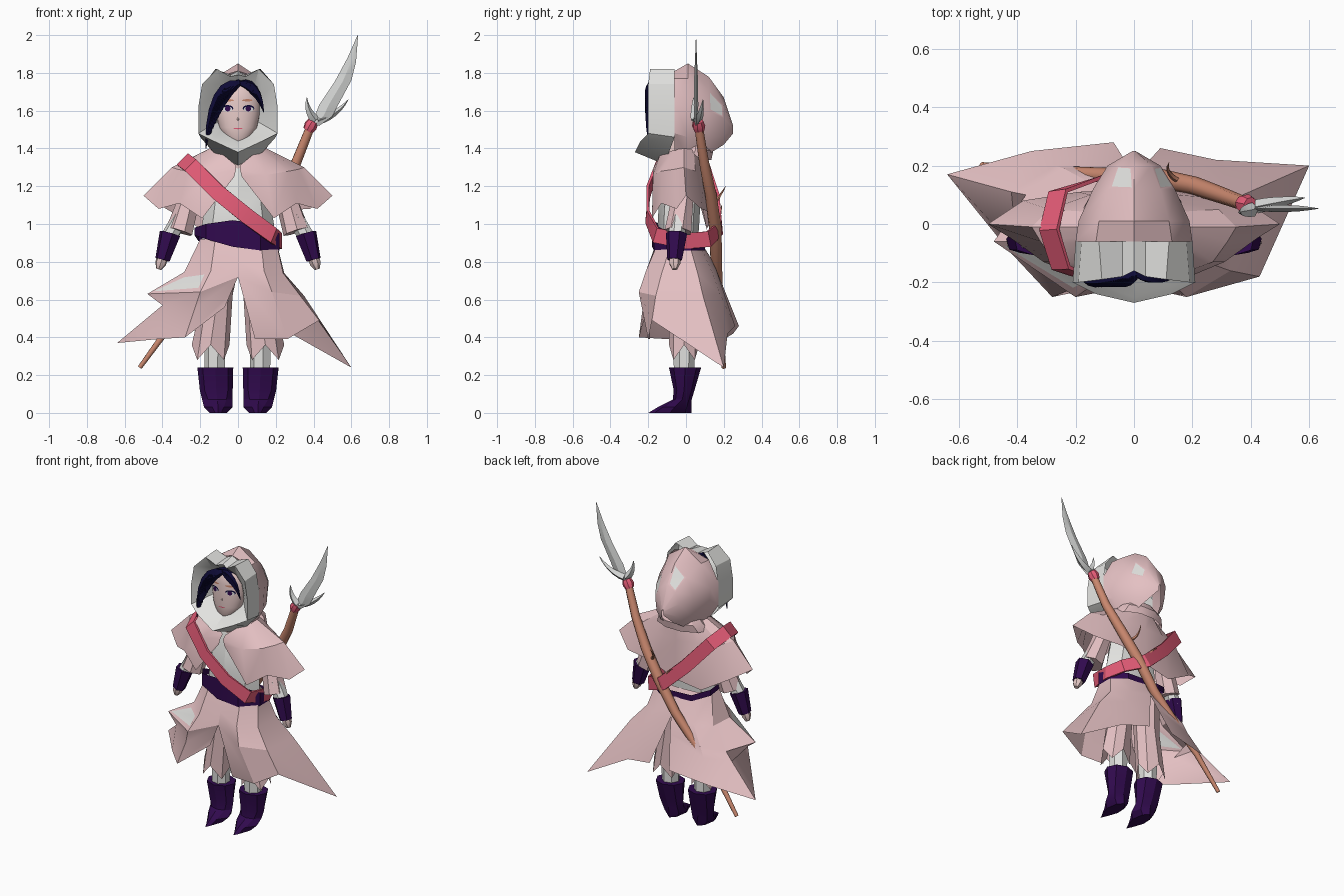
import bpy, bmesh, math
from mathutils import Vector

if "Cube" in bpy.data.objects:
    bpy.data.objects.remove(bpy.data.objects["Cube"], do_unlink=True)

UNIT = 0.01  # coordinates below are in hundredths


def material(name, *rgb):
    mat = bpy.data.materials.new(name)
    mat.use_nodes = True
    mat.diffuse_color = (*rgb, 1)
    bsdf = next(n for n in mat.node_tree.nodes if n.type == "BSDF_PRINCIPLED")
    bsdf.inputs["Base Color"].default_value = (*rgb, 1)
    bsdf.inputs["Roughness"].default_value = 0.9
    return mat


PINK = material("pale pink cloth", 0.78, 0.53, 0.545)
WHITE = material("off white cloth", 0.76, 0.76, 0.74)
PURPLE = material("dark purple leather", 0.03, 0.003, 0.075)
RED = material("rose red leather", 0.8, 0.11, 0.19)
WOOD = material("warm brown wood", 0.6, 0.25, 0.16)
SKIN = material("fair skin", 0.86, 0.64, 0.62)
HAIR = material("midnight blue hair", 0.004, 0.003, 0.036)
STEEL = material("light grey steel", 0.66, 0.67, 0.66)


def loft(name, rows, mat, closed=True, caps=True, angle=28):
    """Skin a surface over rows of equal length."""
    bm = bmesh.new()
    grid = [[bm.verts.new(Vector(p) * UNIT) for p in row] for row in rows]
    count = len(grid[0])
    for low, high in zip(grid, grid[1:]):
        for i in range(count if closed else count - 1):
            j = (i + 1) % count
            bm.faces.new((low[i], low[j], high[j], high[i]))
    if closed and caps:
        bm.faces.new(grid[0])
        bm.faces.new(grid[-1])
    bmesh.ops.remove_doubles(bm, verts=bm.verts, dist=0.0001)
    bmesh.ops.recalc_face_normals(bm, faces=bm.faces)
    return finish(name, bm, mat, angle)


def finish(name, bm, mat, angle=28):
    mesh = bpy.data.meshes.new(name)
    for face in bm.faces:
        face.smooth = True
    bm.to_mesh(mesh)
    bm.free()
    mesh.set_sharp_from_angle(angle=math.radians(angle))
    mesh.materials.append(mat)
    obj = bpy.data.objects.new(name, mesh)
    bpy.context.collection.objects.link(obj)
    return obj


def ring(cx, cy, z, rx, ry, sides=8, point=0):
    """Horizontal ellipse; point narrows its front."""
    turns = [math.tau * i / sides for i in range(sides)]
    return [(cx + rx * math.cos(a) * (1 + point * min(math.sin(a), 0)),
             cy + ry * math.sin(a), z) for a in turns]


def tube(name, path, radii, mat, sides=7, angle=40):
    path = [Vector(p) for p in path]
    rows = []
    for i, (p, r) in enumerate(zip(path, radii)):
        t = path[min(i + 1, len(path) - 1)] - path[max(i - 1, 0)]
        q = t.to_track_quat("Z", "Y")
        rows.append([p + q @ Vector(v) for v in ring(0, 0, 0, r, r, sides)])
    return loft(name, rows, mat, angle=angle)


def bend(a, b, c, steps=6):
    a, b, c = Vector(a), Vector(b), Vector(c)
    ts = [i / steps for i in range(steps + 1)]
    return [a * (1 - t) ** 2 + b * 2 * t * (1 - t) + c * t * t for t in ts]


def flip(points, side):
    return [(side * x, y, z) for x, y, z in points]


def both(half):
    """Mirror a half row that ends on the centre line."""
    return flip(half, -1) + half[::-1][1:]


def patches(obj, targets, mat, inset):
    """Inset the faces nearest to the targets and recolour them."""
    obj.data.materials.append(mat)
    bm = bmesh.new()
    bm.from_mesh(obj.data)
    for target in targets:
        spot = Vector(target) * UNIT
        face = min(bm.faces, key=lambda f: (f.calc_center_median() - spot).length)
        bmesh.ops.inset_individual(bm, faces=[face], thickness=inset)
        face.material_index = 1
    bm.to_mesh(obj.data)
    bm.free()


# Limbs, mirrored
for side, label in ((1, "left"), (-1, "right")):
    boot = [(12, -.5, 24, 9.5, 8.5, 8, 0), (11.5, -1, 12, 8.7, 5.5, 8, 0), (11, -2, 7, 8, 5, 8, .2),
            (10.5, -6, 3, 7.5, 9, 8, .6), (10.5, -8.5, 0, 4.5, 11.5, 8, .7)]
    loft(label + "_boot", [ring(side * x, *rest) for x, *rest in boot], PURPLE)
    tube(label + "_stocking", flip([(12, -1, 20), (12, -1, 40)], side), (5.5, 6), WHITE)
    leg = [ring(side * 10, -1, 82, 9, 9), ring(side * 11, -1, 60, 8, 8),
           ring(side * 14.5, -1, 32, 10, 8)]
    leg[2] = [(x, y, z + 4 * (-1) ** i) for i, (x, y, z) in enumerate(leg[2])]
    loft(label + "_trouser_leg", leg, PINK, caps=False)
    tube(label + "_sleeve", flip([(20, -1, 130), (26, -2, 112), (31, -4, 96)], side),
         (6, 6, 7.3), PINK)
    tube(label + "_cuff", flip([(30, -4, 104), (37, -5, 92)], side), (4.5, 4.5), WHITE)
    tube(label + "_bracer", flip([(36, -5, 95), (40, -6, 81)], side), (5.8, 4), PURPLE, 6)
    tube(label + "_hand", flip([(40, -6, 82), (41, -6, 79), (42, -6, 76)], side),
         (3, 3, 1.4), SKIN)

# Torso and neck
loft("torso", [ring(0, -4, 86, 19, 10), ring(0, -4, 100, 19, 11),
               ring(0, -3, 118, 16, 11), ring(0, -1, 134, 9, 7)], WHITE)
tube("neck", [(0, -5, 130), (0, -7, 150)], (5, 5), SKIN, 12)

# Flared skirt, two halves that part at the front and the back
waist = [(0, -15, 92), (12, -14, 92), (20, -7, 92), (20, 1, 92), (12, 6, 92), (0, 7, 92)]
left_mid = [(0, -21, 72), (18, -25, 64), (33, -16, 62), (35, 9, 62), (21, 18, 63), (0, 16, 76)]
left_hem = [(9, -19, 39), (26, -20, 39), (43, -18, 49), (60, 20, 24), (28, 22, 42), (9, 26, 46)]
right_mid = [(0, -21, 72), (20, -25, 64), (48, -6, 63), (37, 10, 60), (24, 19, 63), (0, 16, 76)]
right_tuck = [(4, -20, 63), (23, -23, 55), (40, -9, 57), (42, 11, 55), (27, 20, 57), (2, 20, 66)]
right_hem = [(7, -20, 56), (28, -25, 40), (43, -9, 39), (64, 17, 37), (35, 25, 42), (7, 28, 46)]
for side, label, lower in ((1, "left", [left_mid, left_hem]),
                           (-1, "right", [right_mid, right_tuck, right_hem])):
    hip = [(a[0] + .3 * (b[0] - a[0]), a[1] + .65 * (b[1] - a[1]), a[2] + .6 * (b[2] - a[2]))
           for a, b in zip(waist, lower[0])]
    skirt = loft(label + "_skirt", [flip(row, side) for row in [waist, hip] + lower],
                 PINK, closed=False)
patches(skirt, [(-28, -18, 69)], WHITE, 0.04)

# Wide belt, tall at the front and thin at the back
belt = [(-23, -5, 98, 94), (-17, -14, 100, 92), (-3, -18, 102, 88), (12, -17, 100, 86),
        (22, -8, 95, 86), (22, 3, 91, 86), (13, 10, 90, 86), (-11, 10, 91, 87), (-21, 4, 95, 91)]
loft("belt", [[(x, y, top) for x, y, top, low in belt],
              [(x, y, low) for x, y, top, low in belt]], PURPLE, caps=False)

# Shoulder cape, open at the front and longer at the right of the back
collar = [(1, -15, 131), (7, -14, 136), (12, -7, 139), (14, -4, 140), (15, -1, 140),
          (13, 4, 140), (7, 9, 139), (0, 11, 138)]
shoulder = [(1, -17.5, 129), (15, -17.5, 126), (27, -13, 128), (32, -6, 129), (35, -1, 130),
            (29, 5, 128), (15, 10, 127), (0, 11, 126)]
cape_hem = [(2, -17.5, 125), (19, -18, 103), (31, -13, 111), (42, -5, 108), (50, 0, 115),
            (38, 8, 108), (19, 11, 107), (0, 12, 100)]
cape_hem = [(x, y, z - 10 if -30 < x < 0 < y else z) for x, y, z in both(cape_hem)]
loft("shoulder_cape", [both(collar), both(shoulder), cape_hem], PINK, closed=False)

# Gathered cowl under the hood
loft("cowl", [ring(0, 2, 134, 19, 12, 10), ring(0, 5, 139, 16, 10, 10),
              ring(0, 5, 144, 11, 7, 10)], PINK, caps=False)

# Pointed hood, arches from the front to the back tip
arches = {
    -6: [(12, 136), (20, 148), (20, 164), (13, 177), (0, 181)],
    1: [(12, 135), (18, 146), (19, 162), (12, 177), (0, 185)],
    12: [(8, 137), (13, 145), (14, 160), (9, 171), (0, 178)],
    20: [(5, 142), (8, 147), (9, 156), (6, 163), (0, 167)],
    25: [(.5, 148), (.5, 149), (.5, 150), (.5, 151), (0, 152)],
}
hood = loft("hood", [both([(x, y, z) for x, z in arch]) for y, arch in arches.items()],
            PINK, closed=False)
patches(hood, [(9, 16, 163), (-4, 16, 171)], WHITE, 0.016)

# Hood lining that funnels in to the face: back x y z, front x y z, inner x y z
lining = [(0, -10, 131, 0, -27, 138, 0, -25, 139.5), (13, -9, 138, 13, -24, 144, 12, -21, 146),
          (20, -6, 146, 21, -20, 148, 16, -15, 151), (20, -6, 162, 21, -20, 162, 15, -14, 160),
          (18, -6, 174, 19, -20, 174, 13, -14, 168), (12, -6, 182, 11, -19, 182, 9, -15, 174),
          (4, -6, 179, 4, -18, 178, 3, -15, 176), (0, -6, 181, 0, -16, 179, 0, -14, 176)]
rows = [both([p[k:k + 3] for p in lining]) for k in (0, 3, 6)]
rows.append(both([(p[6] * .6, -8, 160 + (p[8] - 160) * .6) for p in lining]))
loft("hood_lining", rows, WHITE, closed=False)

# Head rings: height, radius, front y
HEAD = [(143, 3, -15.5), (146, 7, -16.8), (151, 10, -17.2), (158, 11.5, -17.2),
        (166, 12, -17), (173, 10, -16), (176.5, 4, -13)]
loft("head", [ring(0, f + r * .7, z, r, r * .7, 28) for z, r, f in HEAD], SKIN, angle=60)
tube("nose", [(0, -16.7, 158), (0, -17.2, 155.5), (0, -16.6, 154.5)], (.3, .6, .3), SKIN, 6, 80)
loft("hair_cap", [ring(0, -7, 172.5, 11, 9.2, 16), ring(0, -9, 177.5, 6, 5, 16)], HAIR)


def face_plate(name, cx, cz, w, h, mat, lift):
    """Thin plate that follows the curve of the face."""
    bm = bmesh.new()
    verts = []
    for x, z in [(cx + px, cz + pz) for px, pz, flat in ring(0, 0, 0, w, h, 12)]:
        a, b = next((a, b) for a, b in zip(HEAD, HEAD[1:]) if b[0] >= z)
        k = (z - a[0]) / (b[0] - a[0])
        r, front = (a[i] + k * (b[i] - a[i]) for i in (1, 2))
        y = front + r * .7 * (1 - math.sqrt(1 - (x / r) ** 2)) - lift
        verts.append(bm.verts.new(Vector((x, y, z)) * UNIT))
    bm.faces.new(verts)
    bm.normal_update()
    finish(name, bm, mat)


for side, label in ((1, "left"), (-1, "right")):
    face_plate(label + "_lash", side * 5.6, 161.3, 3.1, 1.7, HAIR, .25)
    face_plate(label + "_eye_white", side * 5.6, 160.8, 2.6, 1.4, WHITE, .4)
    face_plate(label + "_iris", side * 5.5, 161, 1.5, 1.4, PURPLE, .55)
    face_plate(label + "_brow", side * 5, 165.5, 2.8, .6, WOOD, .3)
face_plate("mouth", 0, 150.5, 2.6, .35, RED, .3)

# Swept fringe, long on the right and short on the left
for i in range(9):
    t = i / 8
    end = (-17 + 10 * t, -19.5, 140 + 23 * t ** .8)
    tube("right_fringe_%d" % i, bend((1, -17, 174.5), (-14 + 10 * t, -20.5, 177 - 3 * t), end),
         (1.4, 2, 2.4, 2.3, 2, 1.4, .2), HAIR, 5)
for i in range(4):
    end = (13.7 - i, -17, 159 + 2 * i)
    tube("left_fringe_%d" % i, bend((1, -17, 174.5), (10 - i, -20, 177 - i), end),
         (1.4, 1.8, 2, 1.9, 1.7, 1.1, .2), HAIR, 5)

# Diagonal strap looped over the right shoulder
loop = [Vector(p) for p in (
    (-29, -2, 134), (-25, -15, 131), (-11, -20, 117), (5, -20.5, 104), (18.5, -16, 94),
    (22.5, 0, 91), (19, 12, 92), (5, 18.5, 98), (-11, 16, 113), (-26, 11, 130))]
rows = []
for i, p in enumerate(loop):
    t = (loop[(i + 1) % len(loop)] - loop[i - 1]).normalized()
    n = Vector((p.x * .6, p.y, max(p.z - 112, 0) * .8))
    n = (n - t * n.dot(t)).normalized()
    w = t.cross(n) * 4.2
    n = n * .7
    rows.append([p + w + n, p - w + n, p - w - n, p + w - n])
loft("strap", rows + rows[:1], RED, caps=False)

# Spear slung across the back
tube("spear_shaft", [(39, 6.5, 153), (31, 9.5, 133), (21, 13, 116), (9, 15.5, 98), (-3, 16, 80),
                     (-18, 17, 64), (-36, 18, 46), (-52, 20, 24)],
     (2.4, 2.8, 3.2, 3.4, 3, 2.6, 1.8, 1.2), WOOD, 8, 60)
tube("upper_twig", bend((17, 14, 110), (10, 17, 113), (12, 21, 120)), (1.2, 1, 1, .8, .6, .4, .1), WOOD, 5)
tube("lower_twig", bend((6, 16, 94), (4, 18, 106), (-3, 19, 110)), (1.4, 1.2, 1, .8, .6, .4, .1), WOOD, 5)
tube("spear_collar", [(37, 7, 149.5), (38.5, 6.7, 152), (40, 6.4, 154.5)], (2.8, 3.6, 2.8), RED, 8)
# Blade sections: left x z, right x z
blade = [(38, 153, 43, 152), (41, 158, 50, 157), (43, 163, 53, 163), (51, 175, 60, 176),
         (58, 188, 62.5, 186), (63.3, 200, 63.6, 200)]
loft("spear_blade", [[(a, 5.3, b), ((a + c) / 2, 5.3 - (c - a) * .12, (b + d) / 2), (c, 5.3, d),
                      ((a + c) / 2, 5.3 + (c - a) * .12, (b + d) / 2)] for a, b, c, d in blade], STEEL)
tube("inner_barb", bend((41, 5, 155), (36, 4, 160), (36.5, 4, 167)), (2.4, 2.3, 2, 1.6, 1.2, .7, .1), STEEL, 4)
tube("outer_barb", bend((42, 6, 155), (52, 8, 157), (58.5, 9, 166)), (2.4, 2.3, 2, 1.6, 1.2, .7, .1), STEEL, 4)
